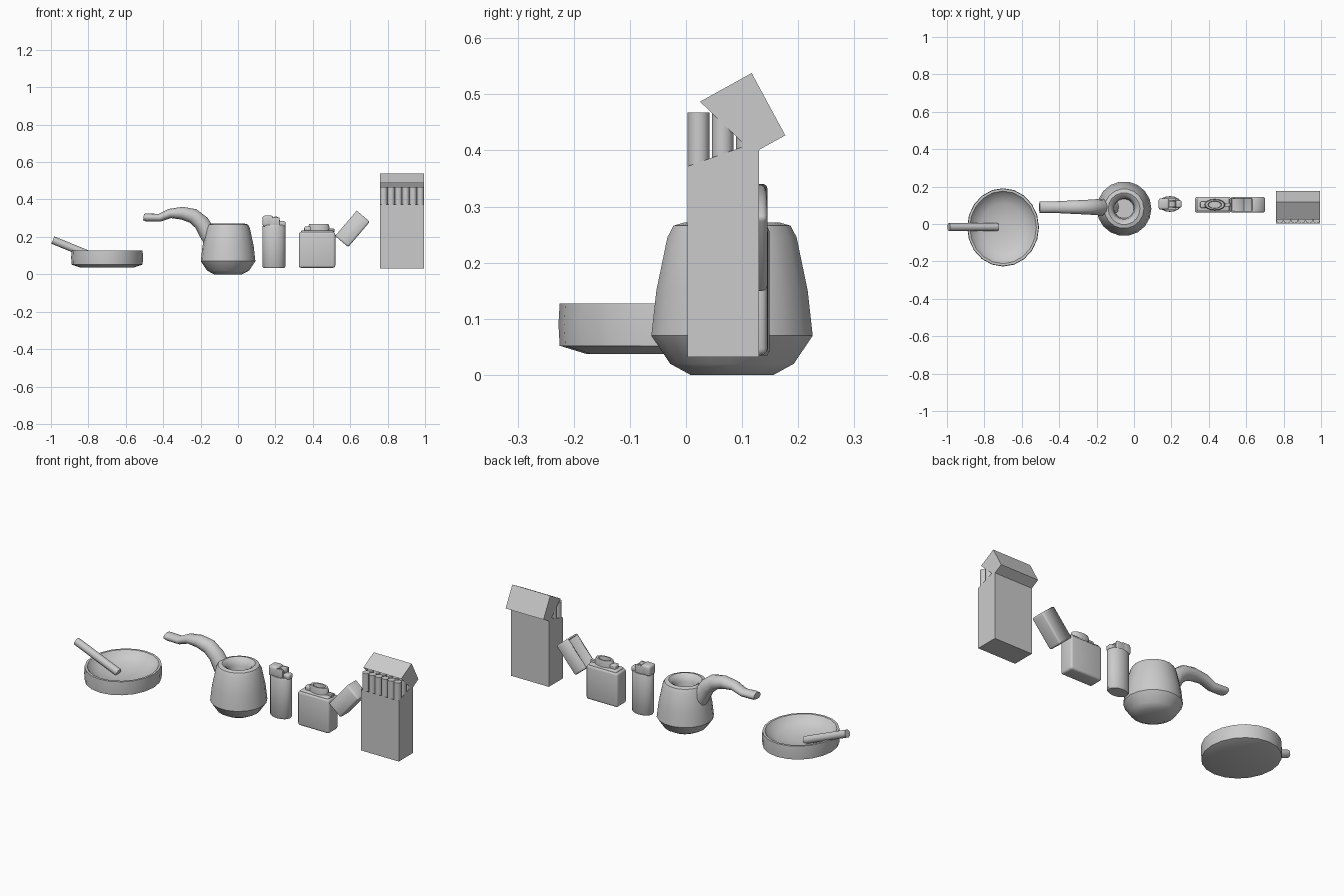
import bpy, bmesh
from math import cos, sin, pi, radians
from mathutils import Vector

if "Cube" in bpy.data.objects:
    bpy.data.objects.remove(bpy.data.objects["Cube"])


def finish(name, bm, smooth=None):
    bmesh.ops.recalc_face_normals(bm, faces=bm.faces[:])
    me = bpy.data.meshes.new(name)
    bm.to_mesh(me)
    bm.free()
    ob = bpy.data.objects.new(name, me)
    bpy.context.collection.objects.link(ob)
    if smooth:
        bpy.ops.object.select_all(action='DESELECT')
        ob.select_set(True)
        bpy.context.view_layer.objects.active = ob
        bpy.ops.object.shade_smooth_by_angle(angle=radians(smooth))
    return ob


def skin(name, rings, smooth=40):
    """Bridge a list of equal closed rings and cap both ends."""
    bm = bmesh.new()
    vs = [[bm.verts.new(p) for p in r] for r in rings]
    n = len(vs[0])
    for a, b in zip(vs, vs[1:]):
        for i in range(n):
            j = (i + 1) % n
            bm.faces.new((a[i], a[j], b[j], b[i]))
    bm.faces.new(vs[0])
    bm.faces.new(vs[-1])
    return finish(name, bm, smooth)


def lathe(name, prof, c, sx=1, sy=1, n=16, smooth=40):
    return skin(name, [[(c[0] + r * sx * cos(2 * pi * i / n),
                         c[1] + r * sy * sin(2 * pi * i / n), z)
                        for i in range(n)] for r, z in prof], smooth)


def tube(name, path, n=12):
    """Sweep in the xz plane; path entries: x, z, radius in plane, radius in y."""
    rings, y0 = [], path[0][4]
    for k, (x, z, r, ry, y) in enumerate(path):
        a, b = path[max(k - 1, 0)], path[min(k + 1, len(path) - 1)]
        t = Vector((b[0] - a[0], 0, b[1] - a[1])).normalized()
        nrm = Vector((-t.z, 0, t.x))
        rings.append([Vector((x, y, z)) + nrm * r * cos(2 * pi * i / n)
                      + Vector((0, ry * sin(2 * pi * i / n), 0)) for i in range(n)])
    return skin(name, rings, 50)


def box(name, lo, hi, bevel=0.0, open_top=False, wall=0.0):
    bm = bmesh.new()
    bmesh.ops.create_cube(bm, size=1)
    lo, hi = Vector(lo), Vector(hi)
    mid = (lo + hi) / 2
    for v in bm.verts:
        v.co = Vector([v.co[i] * (hi[i] - lo[i]) for i in range(3)])
    if open_top:
        bmesh.ops.delete(bm, geom=[f for f in bm.faces if f.normal.z > .9], context='FACES')
    if bevel:
        edges = [e for e in bm.edges if not e.is_boundary]
        bmesh.ops.bevel(bm, geom=edges, offset=bevel, segments=3, profile=.5, affect='EDGES')
    ob = finish(name, bm, 40 if bevel else None)
    ob.location = mid
    if wall:
        ob.modifiers.new("wall", 'SOLIDIFY').thickness = wall
    return ob


def prism(name, prof, x0, x1, open_edges=()):
    """Extrude a yz outline along x, leaving the listed outline edges open."""
    bm = bmesh.new()
    a, b = ([bm.verts.new((x, y, z)) for y, z in prof] for x in (x0, x1))
    for i in range(len(prof)):
        j = (i + 1) % len(prof)
        if i not in open_edges:
            bm.faces.new((a[i], a[j], b[j], b[i]))
    bm.faces.new(a)
    bm.faces.new(b)
    return finish(name, bm)


# Ashtray with a shallow dish and a resting cigarette
lathe("ashtray", [(.145, .037), (.19, .052), (.192, .09), (.19, .127), (.178, .127),
                  (.16, .103), (.12, .082), (.06, .069), (.02, .067)],
      (-.70, -.018), 1, 1.09, 20)
tube("resting_cigarette", [(-.99, .183, .021, .021, -.016), (-.73, .077, .021, .021, -.016)])

# Tobacco pipe
lathe("pipe_bowl", [(.075, .0), (.112, .02), (.146, .07), (.137, .15), (.117, .245),
                    (.106, .266), (.085, .272), (.068, .262), (.056, .235), (.052, .17)],
      (-.053, .082), n=18)
tube("pipe_stem", [(x, z, r, w, .09) for x, z, r, w in (
    (-.505, .306, .017, .03), (-.49, .304, .022, .031), (-.42, .302, .021, .031),
    (-.365, .325, .025, .034), (-.30, .327, .034, .037), (-.24, .312, .04, .04),
    (-.195, .275, .042, .043), (-.16, .215, .045, .045), (-.12, .15, .045, .045))])

# Disposable lighter
LY = .107
lathe("gas_lighter_body", [(.9, .035), (1, .042), (1, .255), (.92, .263)], (.192, LY), .062, .042, 16)
box("lighter_hood", (.131, LY - .03, .255), (.188, LY + .03, .314), .013)
for s in (-1, 1):
    box("wheel_cheek", (.17, LY + s * .024 - .006, .255), (.222, LY + s * .024 + .006, .305), .004)
wheel = lathe("spark_wheel", [(.022, -.015), (.022, .015)], (0, 0), n=14)
wheel.rotation_euler.x = pi / 2
wheel.location = (.202, LY, .287)
box("lighter_button", (.205, LY - .02, .255), (.254, LY + .02, .284), .009)

# Flip-top lighter
FY = .103
box("flip_lighter_body", (.325, FY - .042, .035), (.52, FY + .042, .226), .012)
box("lighter_insert", (.337, FY - .034, .2), (.51, FY + .034, .234), .006)
lathe("lighter_chimney", [(1, .225), (1, .255), (.9, .27), (.66, .27), (.6, .24)],
      (.432, FY), .056, .03, 16)
box("flint_wheel_mount", (.354, FY - .018, .225), (.395, FY + .018, .256), .008)
box("lid_cam", (.485, FY - .01, .225), (.515, FY + .01, .244), .003)
lid = box("flip_lid", (-.089, -.042, -.046), (.089, .042, .046), .01, True, .009)
lid.location = (.612, FY, .243)
lid.rotation_euler.y = radians(-49.6)

# Cigarette pack: open carton, tilted lid, three rows of cigarettes
X0, X1 = .76, .995
prism("pack_carton", [(.003, .032), (.13, .032), (.13, .402), (.108, .409), (.003, .372)],
      X0, X1, (2, 3))
prism("pack_lid", [(.025, .487), (.117, .538), (.177, .427), (.13, .401), (.107, .408)],
      X0, X1, (3, 4))
for row in range(3):
    for i in range(6):
        r = .0195
        top = (.468, .466, .44)[row]
        lathe("packed_cigarette", [(r, .06), (r, top)],
              (X0 + (X1 - X0) * (i + .5) / 6, .0225 + row * .043), n=12)
